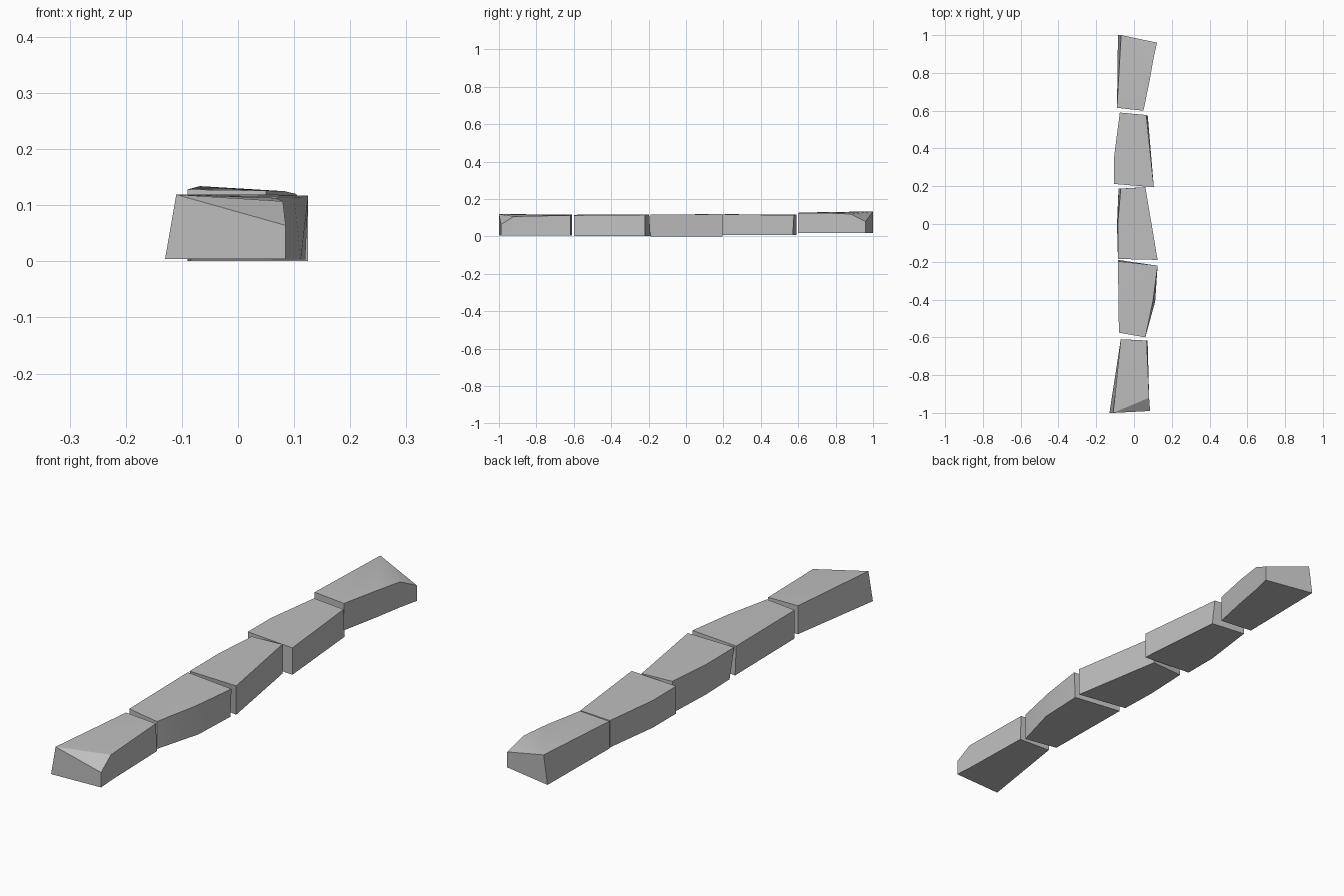
import bpy
import bmesh
import math

# Remove the default cube
cube = bpy.data.objects.get("Cube")
if cube:
    bpy.data.objects.remove(cube, do_unlink=True)

# Plain grey stone colour
grey = bpy.data.materials.new("stone grey")
grey.use_nodes = True
colour = (0.52, 0.52, 0.52, 1)
grey.diffuse_color = colour
grey.node_tree.nodes["Principled BSDF"].inputs["Base Color"].default_value = colour


def stone(name, outline, base, heights, foot_shift=None):
    """Rough block: an anticlockwise outline raised from base to a height per corner.
    foot_shift moves chosen bottom corners, so that the sides lean."""
    foot_shift = foot_shift or {}
    bm = bmesh.new()
    top, foot = [], []
    for i, ((x, y), z) in enumerate(zip(outline, heights)):
        dx, dy = foot_shift.get(i, (0, 0))
        top.append(bm.verts.new((x, y, z)))
        foot.append(bm.verts.new((x + dx, y + dy, base)))

    # Side walls
    count = len(outline)
    for i in range(count):
        j = (i + 1) % count
        bm.faces.new((foot[i], foot[j], top[j], top[i]))

    # Top and underside, fanned from the first corner
    for i in range(1, count - 1):
        bm.faces.new((top[0], top[i], top[i + 1]))
        bm.faces.new((foot[0], foot[i + 1], foot[i]))
    bmesh.ops.recalc_face_normals(bm, faces=bm.faces)

    mesh = bpy.data.meshes.new(name)
    bm.to_mesh(mesh)
    bm.free()
    mesh.materials.append(grey)
    block = bpy.data.objects.new(name, mesh)
    bpy.context.collection.objects.link(block)

    # Soft shading within each side, crisp edges between sides
    bpy.ops.object.select_all(action="DESELECT")
    block.select_set(True)
    bpy.context.view_layer.objects.active = block
    bpy.ops.object.shade_smooth_by_angle(angle=math.radians(30))
    return block


# Front stone, its right front corner worn down
stone("front_stone",
      [(-0.11, -1), (0.085, -0.99), (0.08, -0.92), (0.067, -0.617), (-0.07, -0.61)],
      0.004, [0.119, 0.064, 0.107, 0.113, 0.118],
      {0: (-0.02, 0), 3: (0.005, 0)})

# Second stone, widening towards the back
stone("second_stone",
      [(-0.08, -0.575), (0.06, -0.6), (0.1, -0.41), (0.125, -0.22), (-0.085, -0.197)],
      0.003, [0.117, 0.113, 0.114, 0.116, 0.118],
      {2: (0.012, 0), 3: (-0.005, 0), 4: (0, 0.007)})

# Middle stone, narrowing towards the back
stone("middle_stone",
      [(-0.085, -0.185), (0.125, -0.19), (0.06, 0.195), (-0.07, 0.187), (-0.086, 0)],
      0.001, [0.118, 0.117, 0.119, 0.119, 0.118],
      {0: (0, 0.03), 3: (-0.012, 0), 4: (-0.004, 0)})

# Fourth stone, with a bent left side
stone("fourth_stone",
      [(-0.105, 0.212), (0.105, 0.195), (0.065, 0.577), (-0.075, 0.59), (-0.105, 0.36)],
      0.009, [0.119, 0.117, 0.115, 0.117, 0.118],
      {2: (0.008, -0.006)})

# Back stone, its right back corner worn down
stone("back_stone",
      [(-0.068, 1), (-0.09, 0.615), (0.05, 0.6), (0.083, 0.76), (0.104, 0.88), (0.122, 0.96)],
      0.018, [0.134, 0.128, 0.126, 0.125, 0.12, 0.08],
      {0: (-0.017, 0)})
